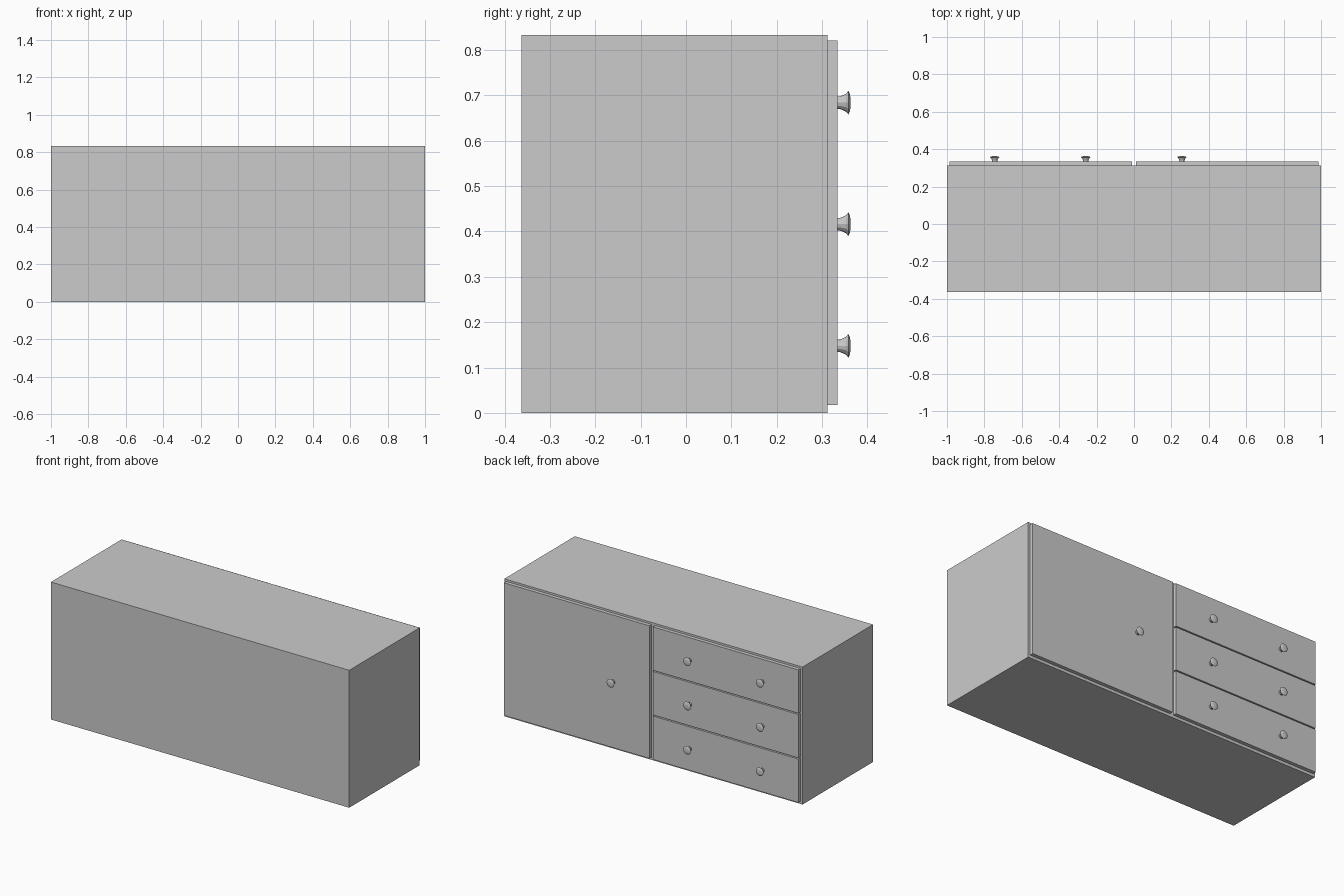
import bpy, bmesh, math

if "Cube" in bpy.data.objects:
    bpy.data.objects.remove(bpy.data.objects["Cube"])


def add_object(name, bm):
    bmesh.ops.recalc_face_normals(bm, faces=bm.faces)
    mesh = bpy.data.meshes.new(name)
    bm.to_mesh(mesh)
    bm.free()
    obj = bpy.data.objects.new(name, mesh)
    bpy.context.collection.objects.link(obj)
    return obj


def box(name, x, y, z):
    """Box from (min, max) pairs on each axis."""
    bm = bmesh.new()
    bmesh.ops.create_cube(bm, size=1)
    for v in bm.verts:
        v.co = [lo + (c + 0.5) * (hi - lo) for c, (lo, hi) in zip(v.co, (x, y, z))]
    return add_object(name, bm)


def knob(name, x, z, sides=12):
    """Flared knob turned around the y axis: (radius, y) profile."""
    profile = [(0.014, 0.333), (0.014, 0.340), (0.017, 0.347), (0.020, 0.353),
               (0.026, 0.358), (0.020, 0.361), (0.010, 0.363)]
    bm = bmesh.new()
    rings = []
    for r, y in profile:
        rings.append([bm.verts.new((x + r * math.cos(i * math.tau / sides), y,
                                    z + r * math.sin(i * math.tau / sides)))
                      for i in range(sides)])
    for a, b in zip(rings, rings[1:]):
        for i in range(sides):
            j = (i + 1) % sides
            bm.faces.new((a[i], a[j], b[j], b[i]))
    bm.faces.new(rings[0])
    bm.faces.new(rings[-1])
    return add_object(name, bm)


# Cabinet body
box("cabinet_body", (-1, 1), (-0.363, 0.312), (0, 0.833))

# Large door with one knob
panel_y = (0.312, 0.334)
bottom, top = 0.017, 0.821
box("door", (0.012, 0.987), panel_y, (bottom, top))
knob("door_knob", 0.256, 0.416)

# Three stacked drawer fronts with two knobs each
gap = 0.007
height = (top - bottom - 2 * gap) / 3
for i, knob_z in enumerate((0.148, 0.416, 0.684)):
    z = bottom + i * (height + gap)
    box(f"drawer_front_{i + 1}", (-0.987, -0.012), panel_y, (z, z + height))
    for side, x in (("outer", -0.745), ("inner", -0.258)):
        knob(f"drawer_knob_{i + 1}_{side}", x, knob_z)
